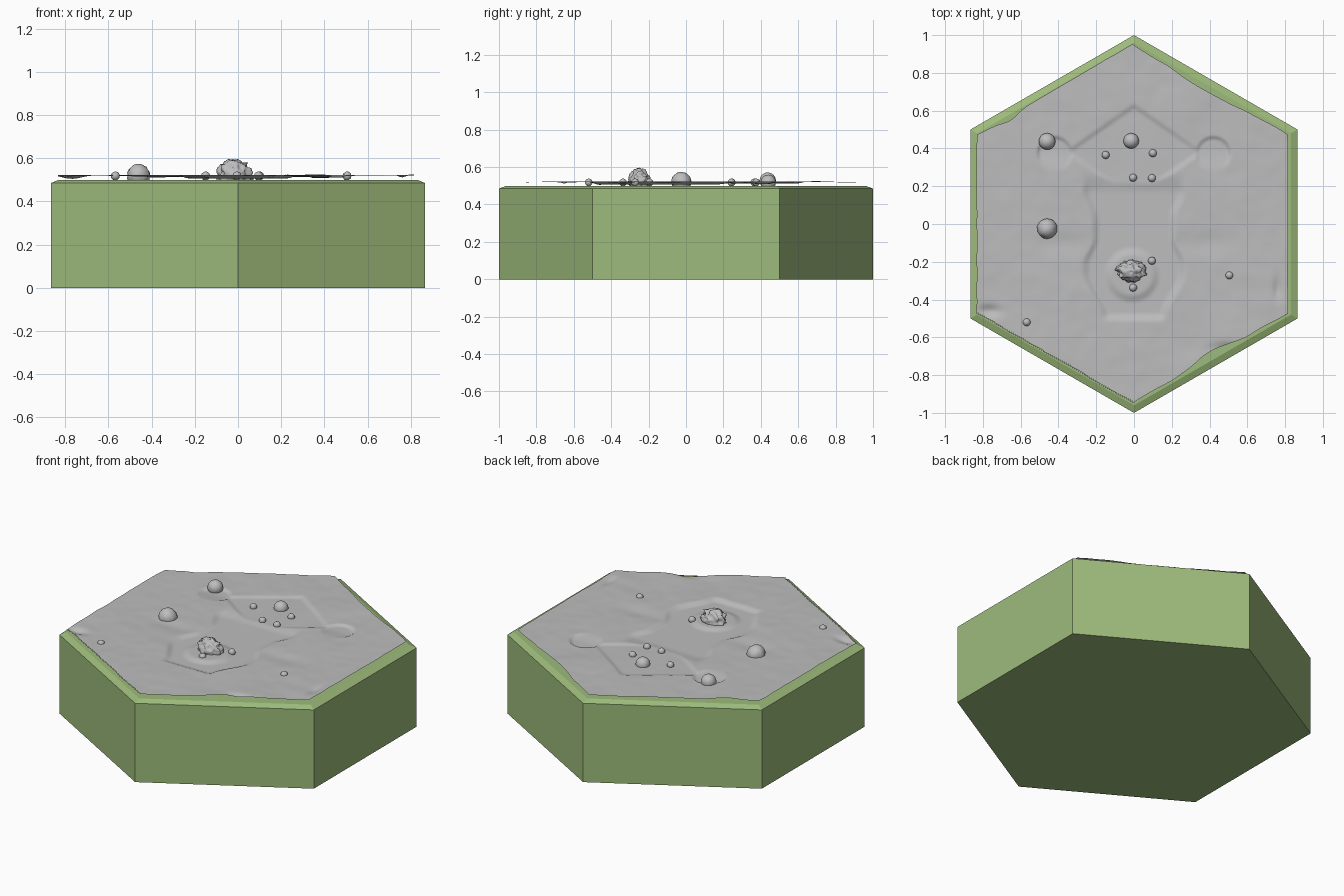
import bpy, bmesh, math
from mathutils import Vector, noise

if "Cube" in bpy.data.objects:
    bpy.data.objects.remove(bpy.data.objects["Cube"])


def material(name, rgb):
    m = bpy.data.materials.new(name)
    m.diffuse_color = (*rgb, 1)
    m.use_nodes = True
    m.node_tree.nodes["Principled BSDF"].inputs["Base Color"].default_value = m.diffuse_color
    return m


GREEN = material("moss green", (0.34, 0.50, 0.20))
GREY = material("stone grey", (0.51, 0.51, 0.51))


def finish(bm, name, mat, smooth=True):
    me = bpy.data.meshes.new(name)
    for f in bm.faces:
        f.smooth = smooth
    bm.to_mesh(me)
    bm.free()
    me.materials.append(mat)
    ob = bpy.data.objects.new(name, me)
    bpy.context.collection.objects.link(ob)
    return ob


def bump(x, y, cx, cy, rx, ry):
    return math.exp(-((x - cx) / rx) ** 2 - ((y - cy) / ry) ** 2)


def step(a, b, v):
    t = min(1, max(0, (v - a) / (b - a)))
    return t * t * (3 - 2 * t)


# hexagonal base block with a chamfered upper edge
bm = bmesh.new()
rings = [[bm.verts.new((r * math.sin(i * math.pi / 3), r * math.cos(i * math.pi / 3), z))
          for i in range(6)] for r, z in ((1, 0), (1, 0.485), (0.96, 0.5))]
for low, high in zip(rings, rings[1:]):
    for i in range(6):
        j = (i + 1) % 6
        bm.faces.new((low[i], low[j], high[j], high[i]))
bm.faces.new(rings[0])
bm.faces.new(rings[-1])
bmesh.ops.recalc_face_normals(bm, faces=bm.faces)
finish(bm, "hexagonal_base", GREEN, smooth=False)


# ground relief: sunken valley, sunken diamond, side hollows and a central mound
def ground(x, y):
    ax = abs(x)
    z = 0.521 + 0.004 * noise.noise(Vector((x * 4, y * 4, 3))) \
        + 0.0015 * noise.noise(Vector((x * 13, y * 13, 7)))
    half = 0.2 + 0.05 * step(0.05, 0.2, abs(y + 0.02)) - 0.1 * step(-0.25, -0.5, y)
    valley = step(half + 0.03, half - 0.02, ax) * step(-0.52, -0.47, y) * step(0.28, 0.16, y)
    diamond = step(1.05, 0.9, ax / 0.36 + abs(y - 0.38) / 0.25)
    arms = bump(ax, y, 0.38, -0.1, 0.16, 0.06)
    hollow = step(0.095, 0.08, math.hypot(ax - 0.42, y - 0.37)) * step(0.27, 0.4, y)
    low = max(valley, 0.55 * diamond, 0.5 * arms, 0.8 * hollow)
    z = z * (1 - low) + 0.507 * low
    d = math.hypot(x + 0.01, y + 0.27)
    z += 0.012 * step(0.15, 0.1, d)
    # crumpled corners
    z -= 0.016 * bump(x, y, -0.77, -0.46, 0.06, 0.03)
    z -= 0.014 * bump(x, y, 0.5, -0.66, 0.09, 0.03)
    z -= 0.010 * bump(x, y, 0.76, -0.34, 0.02, 0.06)
    return max(z, 0.505)


# thin stone ground sheet on a triangular lattice
N, R = 80, 0.953
bm = bmesh.new()
grid = {}
for q in range(-N, N + 1):
    for r in range(-N, N + 1):
        if abs(q + r) <= N:
            x = R * q / N * math.sqrt(3) / 2
            y = R * (r + q / 2) / N
            edge = step(0.8, 1, max(abs(q), abs(r), abs(q + r)) / N)
            pull = 0.012 * abs(noise.noise(Vector((x * 5, y * 5, 1)))) \
                + 0.04 * bump(x, y, 0.45, -0.72, 0.16, 0.12) \
                + 0.03 * bump(x, y, -0.68, 0.58, 0.1, 0.08) \
                + 0.02 * bump(x, y, 0.4, 0.7, 0.25, 0.2)
            k = 1 - edge * pull
            x, y = x * k - 0.009, y * k
            grid[q, r] = bm.verts.new((x, y, ground(x, y)))
for q, r in grid:
    a, b = grid.get((q + 1, r)), grid.get((q, r + 1))
    c = grid.get((q + 1, r + 1))
    if a and b:
        bm.faces.new((grid[q, r], a, b))
        if c:
            bm.faces.new((a, c, b))
finish(bm, "stone_ground", GREY)


# round stones
def ball(name, x, y, z, r, rough=0.0, scale=(1, 1, 1), detail=3):
    bm = bmesh.new()
    bmesh.ops.create_icosphere(bm, subdivisions=detail, radius=1)
    for v in bm.verts:
        n = 1 + rough * noise.noise(v.co * 2.7) + rough * 0.6 * noise.noise(v.co * 7)
        v.co = Vector((x, y, z)) + Vector([c * s * r * n for c, s in zip(v.co, scale)])
    return finish(bm, name, GREY)


ball("boulder_back_left", -0.46, 0.437, 0.527, 0.044)
ball("boulder_back_centre", -0.015, 0.44, 0.518, 0.041)
ball("boulder_left", -0.46, -0.025, 0.52, 0.053, rough=0.08)
pebbles = [(-0.15, 0.365), (0.1, 0.375), (-0.005, 0.245), (0.095, 0.243), (0.095, -0.195),
           (-0.005, -0.337), (0.505, -0.272), (-0.568, -0.52)]
for i, (x, y) in enumerate(pebbles):
    ball(f"pebble_{i + 1}", x, y, 0.518, 0.021, detail=2)

# jagged central rock
ball("jagged_rock", -0.015, -0.25, 0.523, 0.075, rough=0.3, scale=(1, 0.72, 0.88), detail=4)
